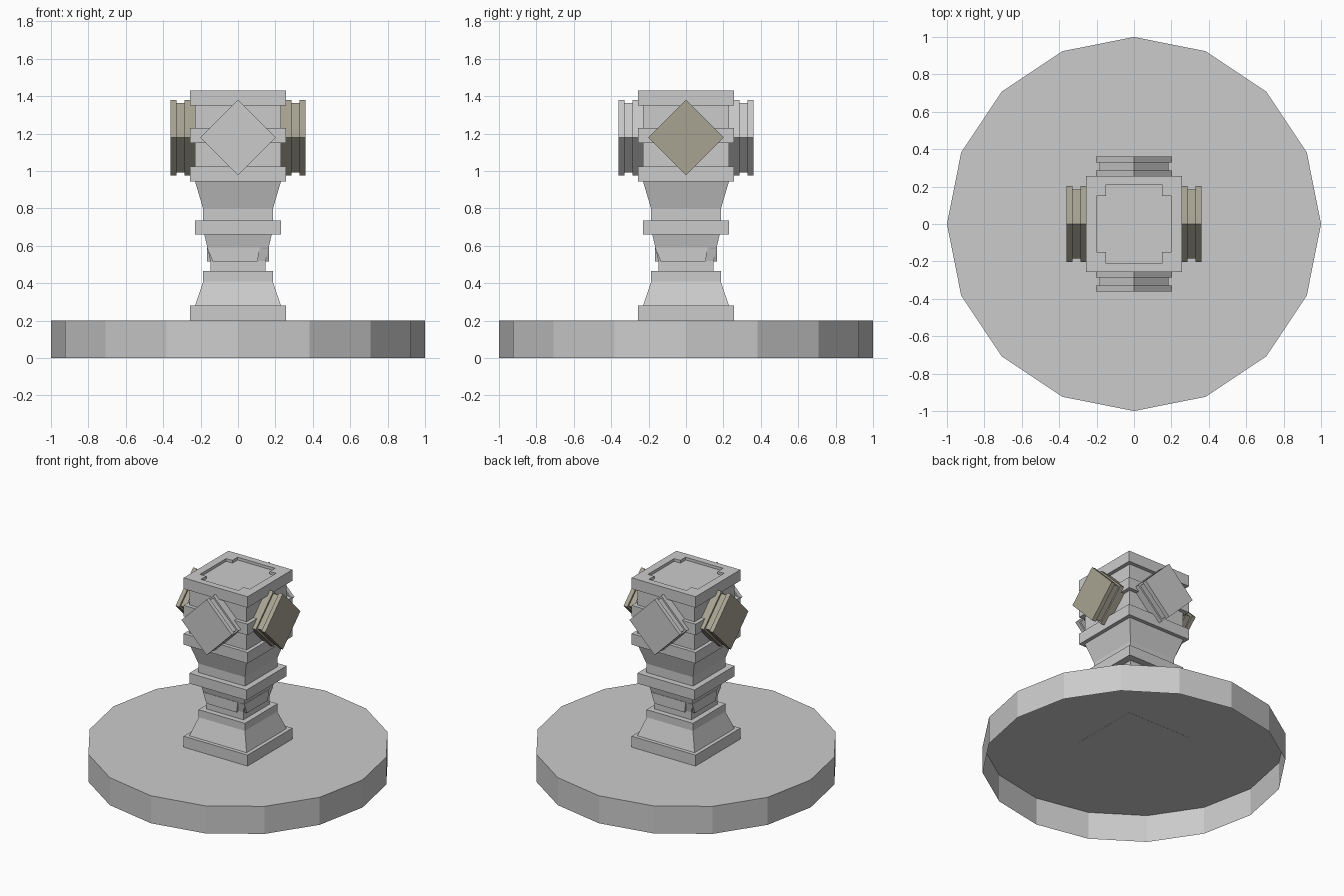
import bpy
import bmesh
from math import radians
from mathutils import Matrix

cube = bpy.data.objects.get("Cube")
if cube:
    bpy.data.objects.remove(cube, do_unlink=True)


def make_material(name, rgb):
    mat = bpy.data.materials.new(name)
    mat.use_nodes = True
    mat.diffuse_color = (*rgb, 1)
    mat.node_tree.nodes["Principled BSDF"].inputs["Base Color"].default_value = (*rgb, 1)
    return mat


STONE = make_material("grey stone", (0.6, 0.6, 0.6))
OLIVE = make_material("olive stone", (0.39, 0.37, 0.29))


def finish(name, bm, mat):
    bmesh.ops.recalc_face_normals(bm, faces=bm.faces)
    mesh = bpy.data.meshes.new(name)
    bm.to_mesh(mesh)
    bm.free()
    mesh.materials.append(mat)
    obj = bpy.data.objects.new(name, mesh)
    bpy.context.collection.objects.link(obj)
    return obj


def prism(bm, outline, z0, z1):
    """Extrude a flat outline from z0 to z1."""
    face = bm.faces.new([bm.verts.new((x, y, z0)) for x, y in outline])
    top = bmesh.ops.extrude_face_region(bm, geom=[face])["geom"]
    verts = [v for v in top if isinstance(v, bmesh.types.BMVert)]
    bmesh.ops.translate(bm, verts=verts, vec=(0, 0, z1 - z0))
    if face.is_valid and len(face.edges[0].link_faces) < 2:
        bm.faces.new(face.verts)


def square_block(name, z0, z1, low, high=None):
    """Square block with a half width at the bottom and at the top."""
    high = high or low
    bm = bmesh.new()
    bmesh.ops.create_cube(bm, size=2)
    for v in bm.verts:
        half, z = (high, z1) if v.co.z > 0 else (low, z0)
        v.co = (v.co.x * half, v.co.y * half, z)
    return finish(name, bm, STONE)


# Round ground slab, a shell left open underneath
bm = bmesh.new()
bmesh.ops.create_cone(bm, cap_ends=True, segments=16, radius1=1, radius2=1, depth=0.2,
                      matrix=Matrix.Translation((0, 0, 0.1)))
bm.normal_update()
underside = [f for f in bm.faces if f.normal.z < -0.5]
bmesh.ops.delete(bm, geom=underside, context="FACES")
finish("round_slab", bm, STONE)

# Stacked square column, from the slab up
square_block("plinth", 0.199, 0.28, 0.257)
square_block("lower_taper", 0.28, 0.41, 0.23, 0.185)
square_block("lower_collar", 0.41, 0.465, 0.187)
square_block("waist", 0.465, 0.52, 0.148)
square_block("waist_flare", 0.52, 0.66, 0.148, 0.18)
square_block("middle_ring", 0.66, 0.735, 0.23)
square_block("upper_neck", 0.735, 0.80, 0.187)
square_block("upper_flare", 0.80, 0.945, 0.187, 0.23)
square_block("head_core", 0.945, 1.37, 0.23)
square_block("head_lower_ring", 0.945, 1.025, 0.257)
square_block("head_middle_ring", 1.15, 1.23, 0.257)
crown = square_block("crown", 1.35, 1.43, 0.257)

# Sunken panel with notched corners in the crown
a, b, n = 0.2, 0.21, 0.15
quarter = [(a, n), (n, n), (n, b)]
outline = quarter + [(-x, y) for x, y in reversed(quarter)]
outline += [(-x, -y) for x, y in outline]
bm = bmesh.new()
prism(bm, outline, 1.41, 1.5)
cutter = finish("crown_cutter", bm, STONE)
cutter.hide_render = True
cut = crown.modifiers.new("recess", "BOOLEAN")
cut.operation = "DIFFERENCE"
cut.solver = "EXACT"
cut.object = cutter
bpy.context.view_layer.objects.active = crown
bpy.ops.object.modifier_apply(modifier=cut.name)
bpy.data.objects.remove(cutter, do_unlink=True)

# On each side: a layered diamond on the head and an offset panel on the waist
diamond_layers = [(0.22, 0.285, 0.202), (0.285, 0.33, 0.185), (0.33, 0.36, 0.202)]
for i, side in enumerate(("front", "left", "back", "right")):
    turn = Matrix.Rotation(radians(90 * i), 4, "Z")
    upright = Matrix.Rotation(radians(90), 4, "X")

    bm = bmesh.new()
    for d0, d1, r in diamond_layers:
        prism(bm, [(r, 0), (0, r), (-r, 0), (0, -r)], d0, d1)
    bm.transform(turn @ Matrix.Translation((0, 0, 1.178)) @ upright)
    finish(side + "_diamond", bm, OLIVE if i % 2 else STONE)

    bm = bmesh.new()
    prism(bm, [(-0.135, 0.515), (0.105, 0.515), (0.115, 0.59), (-0.165, 0.59)], 0.13, 0.167)
    bm.transform(turn @ upright)
    finish(side + "_waist_panel", bm, STONE)
